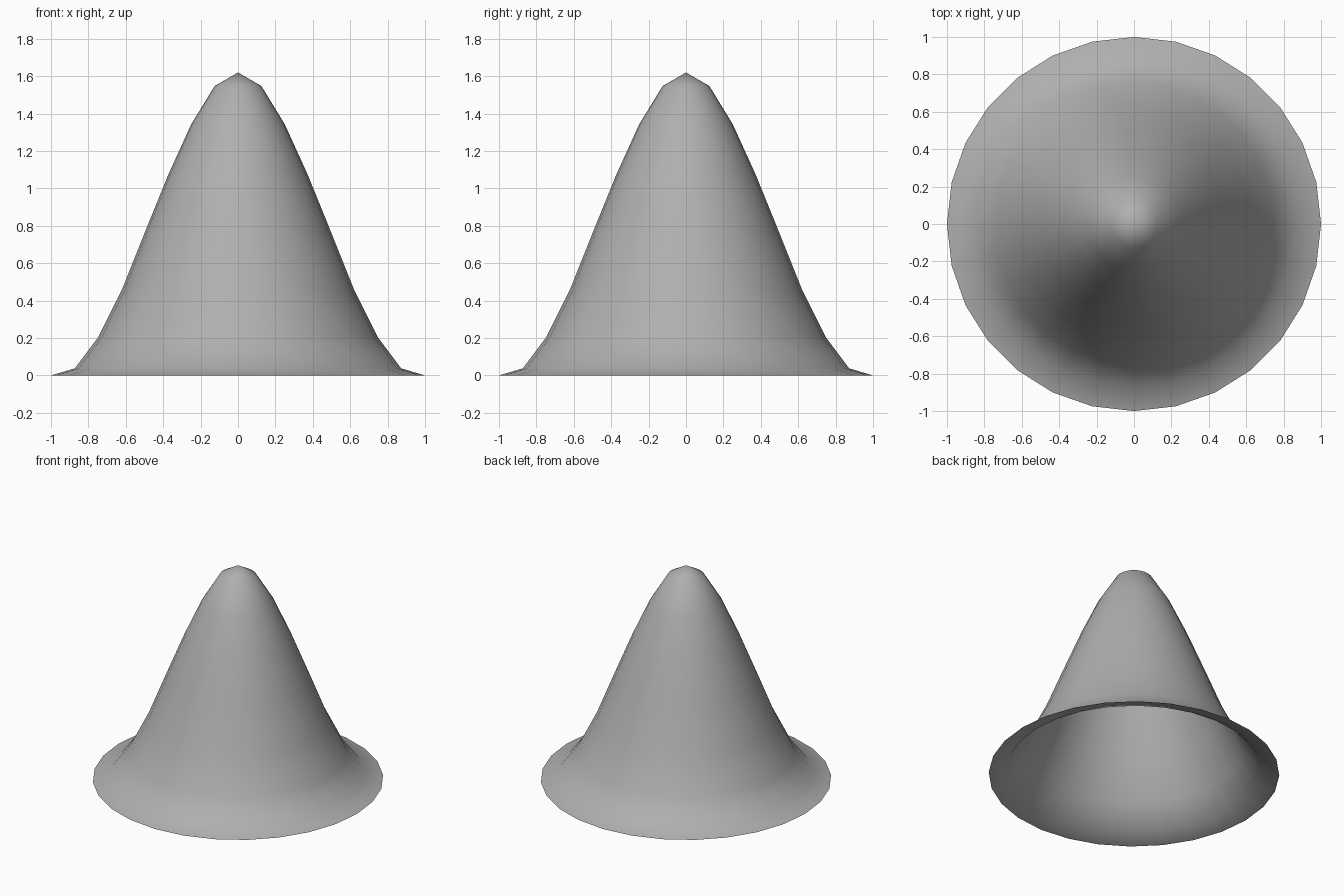
import bpy, bmesh, math

if "Cube" in bpy.data.objects:
    bpy.data.objects.remove(bpy.data.objects["Cube"])

SIDES = 28
APEX = 1.62
# Bell profile below the apex: (radius, height)
RINGS = [(0.125, 1.547), (0.25, 1.343), (0.372, 1.075), (0.497, 0.768),
         (0.62, 0.46), (0.747, 0.205), (0.872, 0.038), (1.0, 0.0)]

bm = bmesh.new()
apex = bm.verts.new((0, 0, APEX))
loops = []
for r, z in RINGS:
    loops.append([bm.verts.new((r * math.cos(2 * math.pi * i / SIDES),
                                r * math.sin(2 * math.pi * i / SIDES), z))
                  for i in range(SIDES)])

# Cap fan, then bands of quads down to the open rim
for i in range(SIDES):
    j = (i + 1) % SIDES
    bm.faces.new((apex, loops[0][i], loops[0][j]))
    for upper, lower in zip(loops, loops[1:]):
        bm.faces.new((upper[i], lower[i], lower[j], upper[j]))

for f in bm.faces:
    f.smooth = True

mesh = bpy.data.meshes.new("bell_cone")
bm.to_mesh(mesh)
bm.free()

# Mid-grey surface
grey = bpy.data.materials.new("mid_grey")
grey.diffuse_color = (0.43, 0.43, 0.43, 1)
grey.use_nodes = True
grey.node_tree.nodes["Principled BSDF"].inputs["Base Color"].default_value = grey.diffuse_color
mesh.materials.append(grey)

bpy.context.collection.objects.link(bpy.data.objects.new("bell_cone", mesh))
